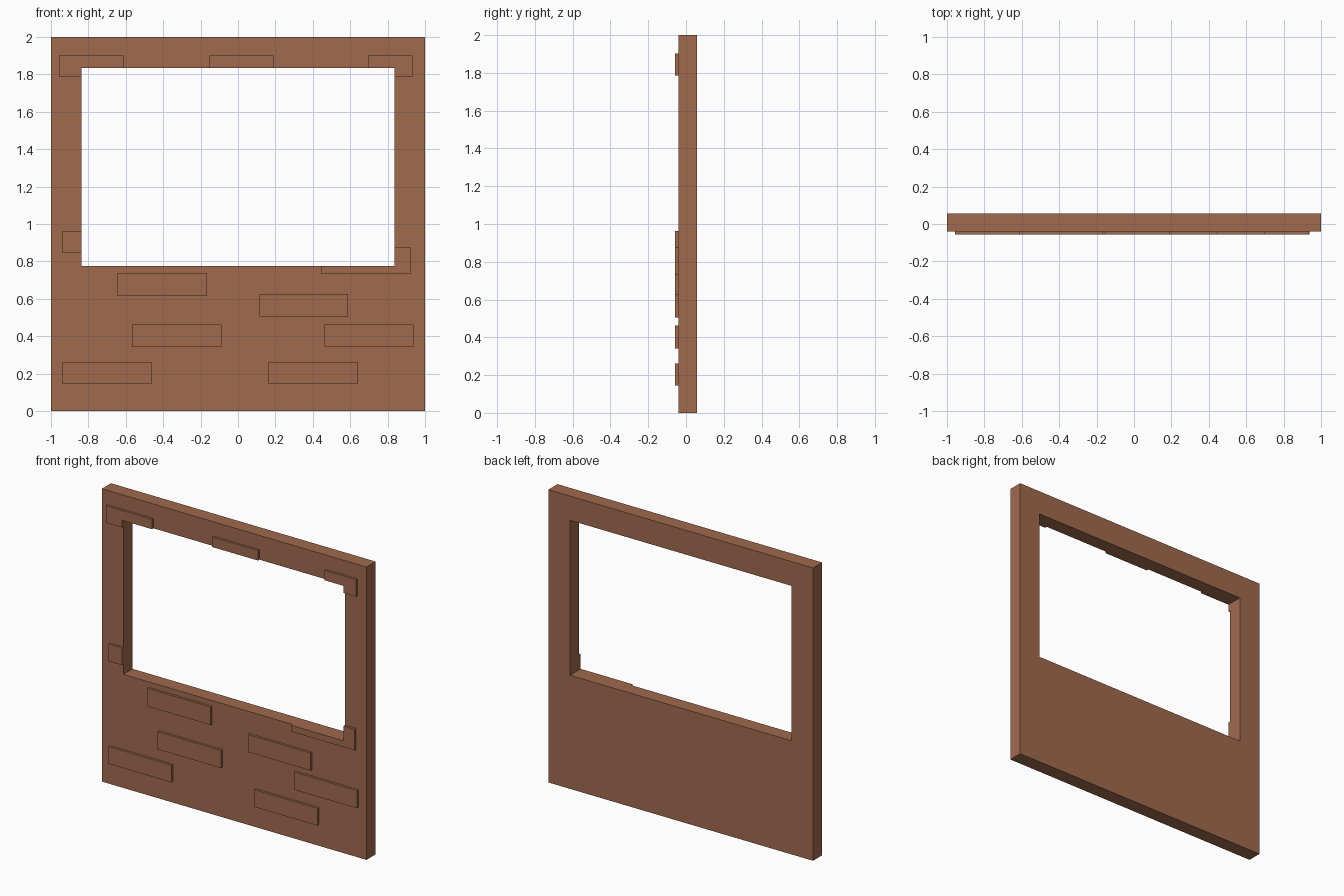
import bpy

if "Cube" in bpy.data.objects:
    bpy.data.objects.remove(bpy.data.objects["Cube"])

brick_mat = bpy.data.materials.new("brick brown")
brick_mat.diffuse_color = (0.352, 0.144, 0.076, 1)
brick_mat.use_nodes = True
brick_mat.node_tree.nodes["Principled BSDF"].inputs["Base Color"].default_value = brick_mat.diffuse_color

BACK, FACE, FRONT = 0.057, -0.041, -0.057


def box(name, x0, x1, y0, y1, z0, z1):
    """Axis-aligned box between two corners."""
    bpy.ops.mesh.primitive_cube_add(
        size=1, location=((x0 + x1) / 2, (y0 + y1) / 2, (z0 + z1) / 2))
    ob = bpy.context.object
    ob.name = name
    ob.scale = (x1 - x0, y1 - y0, z1 - z0)
    bpy.ops.object.transform_apply(location=False, rotation=False, scale=True)
    ob.data.materials.append(brick_mat)
    return ob


# Window opening cutter
cutter = box("window_cutter", -0.837, 0.837, -0.5, 0.5, 0.776, 1.834)


def cut_window(ob):
    mod = ob.modifiers.new("window", 'BOOLEAN')
    mod.operation = 'DIFFERENCE'
    mod.solver = 'EXACT'
    mod.object = cutter
    bpy.context.view_layer.objects.active = ob
    bpy.ops.object.modifier_apply(modifier=mod.name)


# Wall panel
wall = box("wall", -1, 1, FACE, BACK, 0, 2)
cut_window(wall)

# Raised bricks: x0, x1, z0, z1, trimmed by the window
bricks = [
    (-0.957, -0.610, 1.785, 1.902, True),
    (-0.155, 0.190, 1.785, 1.902, True),
    (0.695, 0.932, 1.785, 1.902, True),
    (-0.938, -0.700, 0.845, 0.963, True),
    (0.444, 0.922, 0.733, 0.877, True),
    (-0.644, -0.166, 0.615, 0.738, False),
    (0.115, 0.588, 0.506, 0.626, False),
    (-0.567, -0.088, 0.342, 0.463, False),
    (0.463, 0.938, 0.342, 0.463, False),
    (-0.938, -0.463, 0.144, 0.262, False),
    (0.163, 0.639, 0.144, 0.262, False),
]
for i, (x0, x1, z0, z1, trimmed) in enumerate(bricks):
    brick = box(f"brick_{i + 1}", x0, x1, FRONT, FACE + 0.002, z0, z1)
    if trimmed:
        cut_window(brick)

# The cutter is no longer needed
bpy.data.objects.remove(cutter, do_unlink=True)
